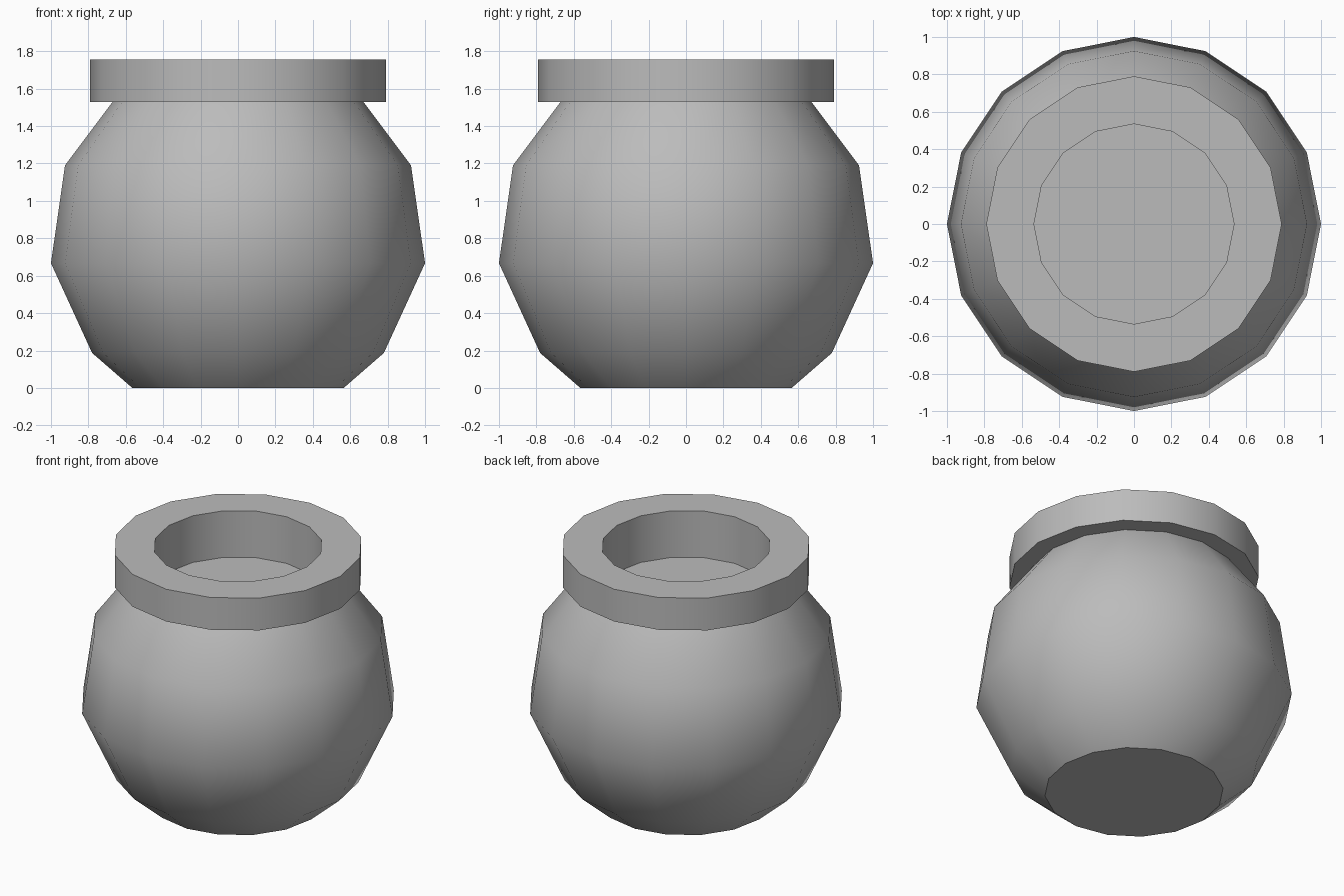
import bpy
import bmesh
import math

cube = bpy.data.objects.get("Cube")
if cube:
    bpy.data.objects.remove(cube, do_unlink=True)

SIDES = 16

# Plain grey clay
clay = bpy.data.materials.new("grey_clay")
clay.use_nodes = True
grey = (0.5, 0.5, 0.5, 1.0)
clay.diffuse_color = grey
clay.node_tree.nodes["Principled BSDF"].inputs["Base Color"].default_value = grey


def lathe(name, profile):
    """Turn a (radius, height) profile around z and cap both of its ends."""
    bm = bmesh.new()
    rings = []
    for radius, z in profile:
        angles = [math.tau * i / SIDES for i in range(SIDES)]
        rings.append([bm.verts.new((radius * math.cos(a), radius * math.sin(a), z))
                      for a in angles])
    for low, high in zip(rings, rings[1:]):
        for i in range(SIDES):
            j = (i + 1) % SIDES
            bm.faces.new((low[i], low[j], high[j], high[i]))
    bm.faces.new(rings[0][::-1])
    bm.faces.new(rings[-1])
    bmesh.ops.recalc_face_normals(bm, faces=bm.faces)
    mesh = bpy.data.meshes.new(name)
    bm.to_mesh(mesh)
    bm.free()
    mesh.materials.append(clay)
    obj = bpy.data.objects.new(name, mesh)
    bpy.context.collection.objects.link(obj)
    bpy.ops.object.select_all(action="DESELECT")
    obj.select_set(True)
    bpy.context.view_layer.objects.active = obj
    bpy.ops.object.shade_smooth_by_angle(angle=math.radians(37))
    return obj


# Round pot: belly, overhanging rim, then the shallow well inside the mouth
lathe("pot", [
    (0.565, 0.0), (0.78, 0.187), (1.0, 0.667), (0.925, 1.19), (0.67, 1.53),
    (0.79, 1.53), (0.79, 1.755), (0.535, 1.755), (0.535, 1.43),
])
